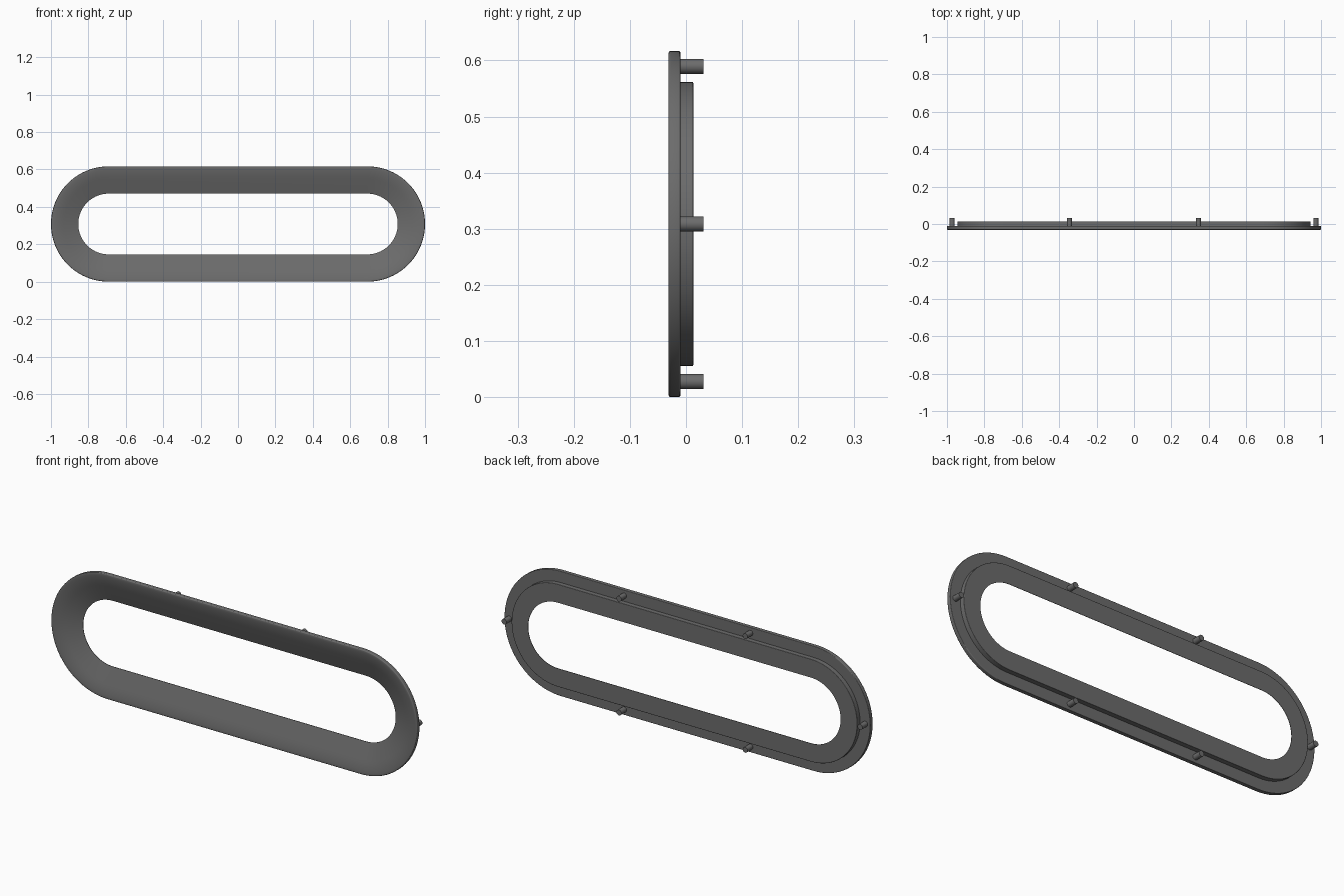
import bpy, bmesh
from math import pi, sin, cos, radians

if "Cube" in bpy.data.objects:
    bpy.data.objects.remove(bpy.data.objects["Cube"])

CX, CZ = 0.6915, 0.3085   # arc centre offset and mid height
SEG = 40                  # segments per half-round end

# Dark grey plastic
mat = bpy.data.materials.new("dark_plastic")
mat.diffuse_color = (0.15, 0.15, 0.15, 1)
mat.use_nodes = True
mat.node_tree.nodes["Principled BSDF"].inputs["Base Color"].default_value = mat.diffuse_color


def finish(name, bm):
    bmesh.ops.recalc_face_normals(bm, faces=bm.faces)
    me = bpy.data.meshes.new(name)
    bm.to_mesh(me)
    bm.free()
    me.materials.append(mat)
    ob = bpy.data.objects.new(name, me)
    bpy.context.collection.objects.link(ob)
    bpy.ops.object.select_all(action='DESELECT')
    ob.select_set(True)
    bpy.context.view_layer.objects.active = ob
    bpy.ops.object.shade_smooth_by_angle(angle=radians(30))
    return ob


def corner(r, y, rad, a0, a1, n=4):
    """Rounded profile corner about centre (r, y)."""
    return [(r + rad * cos(radians(a0 + (a1 - a0) * i / n)),
             y + rad * sin(radians(a0 + (a1 - a0) * i / n))) for i in range(n + 1)]


def sweep(name, profile):
    """Sweep a closed (radius, y) profile around the stadium path."""
    bm = bmesh.new()
    rings = []
    for side in (1, -1):
        for i in range(SEG + 1):
            a = -pi / 2 + pi * i / SEG + (0 if side == 1 else pi)
            rings.append([bm.verts.new((side * CX + r * cos(a), y, CZ + r * sin(a)))
                          for r, y in profile])
    n = len(profile)
    for k, ring in enumerate(rings):
        nxt = rings[(k + 1) % len(rings)]
        for j in range(n):
            m = (j + 1) % n
            bm.faces.new((ring[j], nxt[j], nxt[m], ring[m]))
    return finish(name, bm)


# Bezel: dished front face, rounded rim, flat flange back, raised rear lip
# (extra points beside the rounded corners keep the flat faces shading flat)
profile = [(0.1625, 0.013), (0.1625, 0.011), (0.240, -0.016), (0.255, -0.0210),
           (0.270, -0.0252), (0.285, -0.0285), (0.296, -0.0303)]
profile += corner(0.3045, -0.027, 0.004, -90, 0)
profile += corner(0.3055, -0.013, 0.003, 0, 90)
profile += [(0.304, -0.010), (0.253, -0.010), (0.253, 0.0095)]
profile += corner(0.251, 0.011, 0.002, 0, 90)
profile += [(0.2495, 0.013)]
sweep("bezel_ring", profile)


# Mounting pegs on the flange back
def peg(name, x, z, rad=0.0135, y0=-0.012, y1=0.031, n=24):
    bm = bmesh.new()
    a, b = [[bm.verts.new((x + rad * cos(2 * pi * i / n), y, z + rad * sin(2 * pi * i / n)))
             for i in range(n)] for y in (y0, y1)]
    for i in range(n):
        j = (i + 1) % n
        bm.faces.new((a[i], a[j], b[j], b[i]))
    bm.faces.new(a)
    bm.faces.new(b)
    finish(name, bm)


OFF = 0.281
for sx, side in ((-1, "left"), (1, "right")):
    peg("peg_end_" + side, sx * (CX + OFF), CZ)
    peg("peg_top_" + side, sx * 0.345, CZ + OFF)
    peg("peg_bottom_" + side, sx * 0.345, CZ - OFF)
